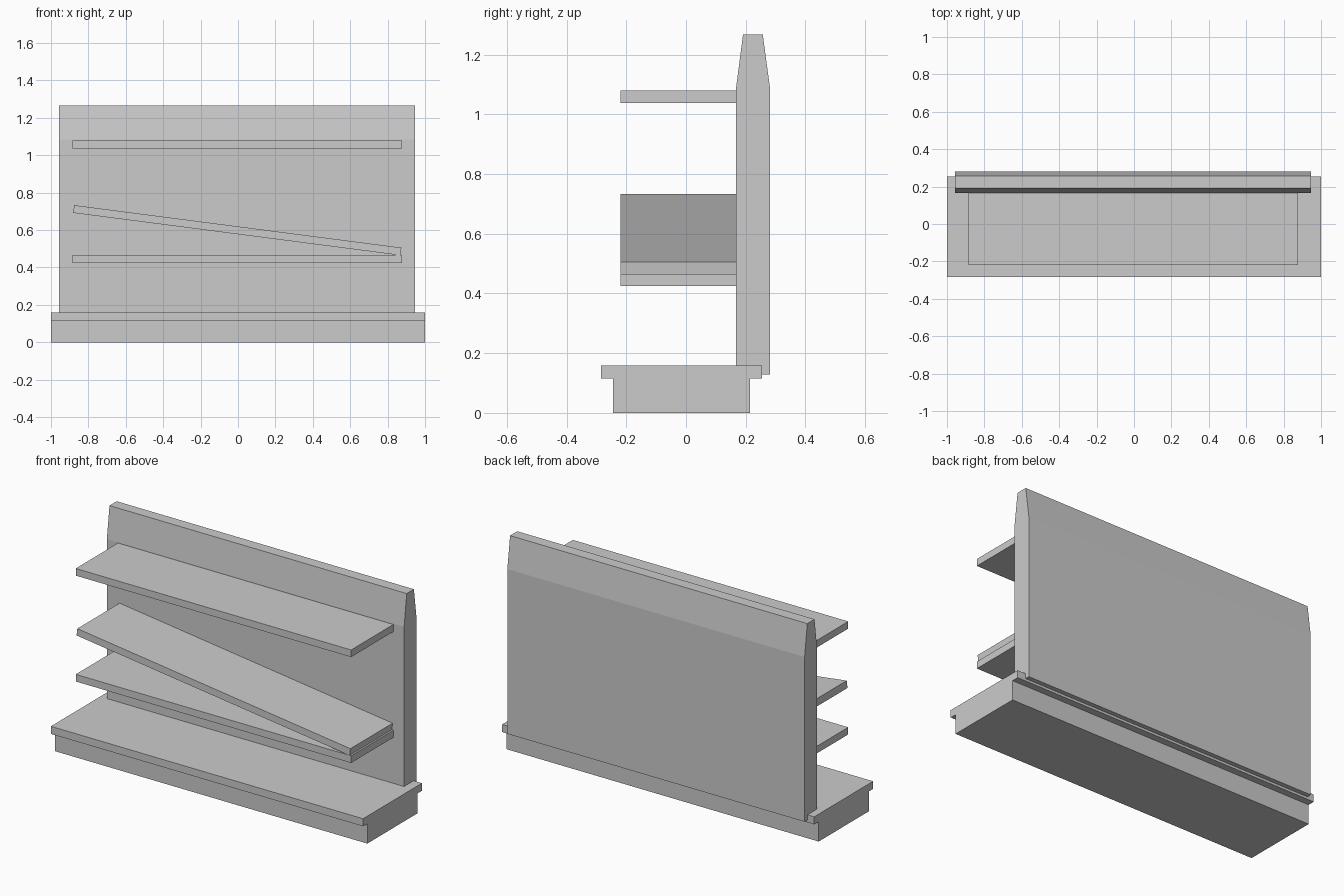
import bpy
import bmesh
import math

cube = bpy.data.objects.get("Cube")
if cube:
    bpy.data.objects.remove(cube, do_unlink=True)

grey = bpy.data.materials.new("light_grey")
grey.use_nodes = True
colour = (0.6, 0.6, 0.6, 1)
grey.diffuse_color = colour
grey.node_tree.nodes["Principled BSDF"].inputs["Base Color"].default_value = colour


def extrude_profile(name, profile, x0, x1):
    """Sweep a closed (y, z) profile along x, centred on the object's origin."""
    bm = bmesh.new()
    face = bm.faces.new([bm.verts.new((x0, y, z)) for y, z in profile])
    swept = bmesh.ops.extrude_face_region(bm, geom=[face])["geom"]
    bmesh.ops.translate(bm, vec=(x1 - x0, 0, 0),
                        verts=[v for v in swept if isinstance(v, bmesh.types.BMVert)])
    bmesh.ops.recalc_face_normals(bm, faces=bm.faces)
    mesh = bpy.data.meshes.new(name)
    bm.to_mesh(mesh)
    bm.free()
    mesh.materials.append(grey)
    obj = bpy.data.objects.new(name, mesh)
    bpy.context.collection.objects.link(obj)
    return obj


# Plinth with an overhanging top lip
extrude_profile("base", [(-0.245, 0), (0.214, 0), (0.214, 0.115), (0.255, 0.115),
                         (0.255, 0.159), (-0.284, 0.159), (-0.284, 0.115),
                         (-0.245, 0.115)], -1, 1)

# Upright panel, tapered at the top
extrude_profile("back_panel", [(0.167, 0.129), (0.282, 0.129), (0.282, 1.083),
                               (0.257, 1.267), (0.191, 1.267), (0.167, 1.083)],
                -0.957, 0.947)

# Three shelves, the middle one fallen at one end
half_length, half_thick = 0.882, 0.0207
shelf = [(-0.219, -half_thick), (0.167, -half_thick),
         (0.167, half_thick), (-0.219, half_thick)]
for name, height, tilt in (("top_shelf", 1.058, 0),
                           ("fallen_shelf", 0.599, 7.4),
                           ("bottom_shelf", 0.445, 0)):
    board = extrude_profile(name, shelf, -half_length, half_length)
    board.location = (-0.004, 0, height)
    board.rotation_euler.y = math.radians(tilt)
